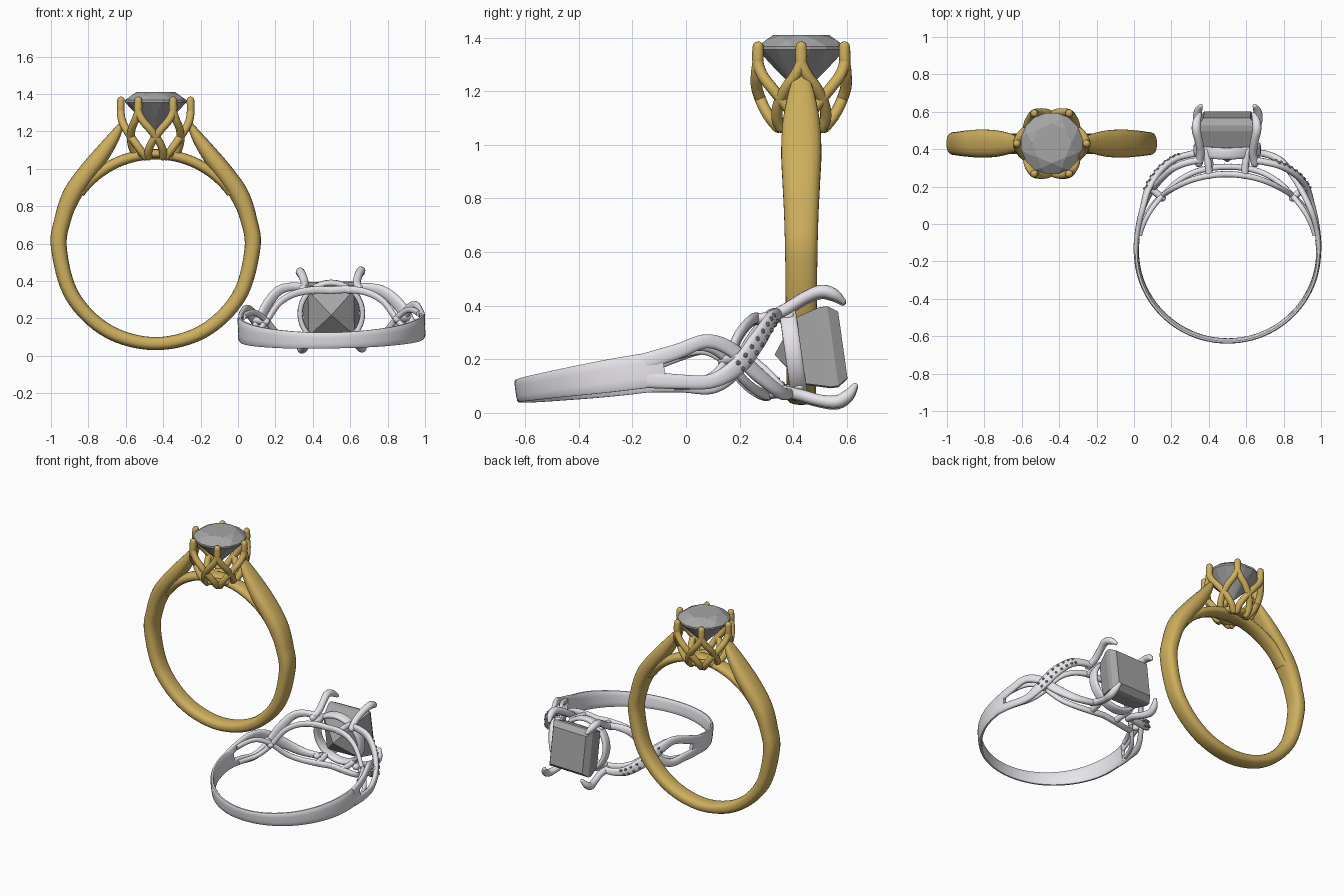
import bpy, bmesh
from math import sin, cos, pi, radians
from mathutils import Vector, Matrix

if "Cube" in bpy.data.objects:
    bpy.data.objects.remove(bpy.data.objects["Cube"])


def material(name, col):
    m = bpy.data.materials.new(name)
    m.diffuse_color = (*col, 1)
    m.use_nodes = True
    m.node_tree.nodes["Principled BSDF"].inputs["Base Color"].default_value = m.diffuse_color
    return m


GOLD = material("gold", (0.62, 0.43, 0.11))
SILVER = material("white_gold", (0.80, 0.78, 0.83))
STONE = material("stone_grey", (0.38, 0.38, 0.38))
G = Matrix.Translation((-0.44, 0.43, 0.575))           # upright gold ring
S = (Matrix.Translation((0.5, -0.15, 0.149)) @ Matrix.Rotation(radians(-1), 4, 'Y')
     @ Matrix.Rotation(radians(8), 4, 'X'))            # tilted ring: x, v (to stone), w (axis)


def finish(name, bm, mat, mtx, smooth=True):
    bmesh.ops.recalc_face_normals(bm, faces=bm.faces)
    bm.transform(mtx)
    me = bpy.data.meshes.new(name)
    bm.to_mesh(me)
    bm.free()
    ob = bpy.data.objects.new(name, me)
    bpy.context.collection.objects.link(ob)
    if mat:
        me.materials.append(mat)
    if smooth:
        bpy.ops.object.select_all(action='DESELECT')
        ob.select_set(True)
        bpy.context.view_layer.objects.active = ob
        bpy.ops.object.shade_smooth_by_angle(angle=radians(50))
    return ob


def spline(keys, steps=6):
    """Catmull-Rom through rows of numbers."""
    out, n = [], len(keys)
    for i in range(n - 1):
        k = [keys[max(i - 1, 0)], keys[i], keys[i + 1], keys[min(i + 2, n - 1)]]
        for j in range(steps):
            t = j / steps
            out.append([0.5 * (2 * b + (c - a) * t + (2 * a - 5 * b + 4 * c - d) * t * t
                               + (3 * b - a - 3 * c + d) * t ** 3) for a, b, c, d in zip(*k)])
    return out + [list(keys[-1])]


def loft(name, sections, mat, mtx, closed=False, n=16, power=2.0):
    """Skin superellipse sections given as (centre, half axis, half axis)."""
    bm, rings = bmesh.new(), []
    for c, a, b in sections:
        ring = []
        for i in range(n):
            u, v = cos(2 * pi * i / n), sin(2 * pi * i / n)
            k = (abs(u) ** power + abs(v) ** power) ** (-1 / power)
            ring.append(bm.verts.new(c + a * (u * k) + b * (v * k)))
        rings.append(ring)
    for r, q in zip(rings, rings[1:] + rings[:1] if closed else rings[1:]):
        for i in range(n):
            bm.faces.new((r[i], r[(i + 1) % n], q[(i + 1) % n], q[i]))
    if not closed:
        bm.faces.new(rings[0])
        bm.faces.new(rings[-1])
    return finish(name, bm, mat, mtx)


def tube(name, keys, mat, mtx, n=12):
    """Round-ended wire; keys are x, y, z, radius."""
    rows = spline(keys)
    pts = [Vector(r[:3]) for r in rows]
    secs, a = [], Vector((0.31, 0.87, 0.4))
    for i, p in enumerate(pts):
        t = (pts[min(i + 1, len(pts) - 1)] - pts[max(i - 1, 0)]).normalized()
        a = (a - t * a.dot(t)).normalized()
        r, b = rows[i][3], t.cross(a)
        caps = [0] if 0 < i < len(pts) - 1 else [-85, -55, -28, 0] if i == 0 else [0, 28, 55, 85]
        for d in caps:
            s, k = sin(radians(d)) * r, cos(radians(d)) * r
            secs.append((p + t * s, a * k, b * k))
    return loft(name, secs, mat, mtx, n=n)


def hull(name, pts, mtx):
    bm = bmesh.new()
    for p in pts:
        bm.verts.new(p)
    bmesh.ops.convex_hull(bm, input=bm.verts)
    return finish(name, bm, STONE, mtx, smooth=False)


def polar(r, deg, z):
    return Vector((r * cos(radians(deg)), r * sin(radians(deg)), z))


# ---- Gold ring: band with cathedral shoulders (inner x,z, outer x,z, half width) ----
half = [(0, -.475, 0, -.545, .055), (.237, -.411, .275, -.475, .055), (.411, -.237, .48, -.275, .057),
        (.475, 0, .56, 0, .06), (.452, .15, .54, .165, .064), (.41, .25, .492, .31, .07),
        (.35, .345, .405, .435, .075), (.27, .45, .31, .545, .07), (.205, .56, .228, .635, .052),
        (.172, .645, .18, .685, .032)]
keys = [(-a, b, -c, d, w) for a, b, c, d, w in half[:0:-1]] + half
secs = []
for ix, iz, ox, oz, w in spline(keys, 8):
    i, o = Vector((ix, 0, iz)), Vector((ox, 0, oz))
    secs.append(((i + o) / 2, (o - i) / 2, Vector((0, w, 0))))
loft("gold_band", secs, GOLD, G, n=24, power=2.6)

# Arch bridging the shoulders, and the seat under the head
secs = []
for d in range(36, 145, 3):
    u = Vector((cos(radians(d)), 0, sin(radians(d))))
    secs.append((u * 0.503, u * 0.028, Vector((0, 0.05, 0))))
loft("gold_arch", secs, GOLD, G, power=2.6)
loft("head_base_ring", [(polar(.075, d, .505), polar(.035, d, 0), Vector((0, 0, .022)))
                        for d in range(0, 360, 15)], GOLD, G, closed=True)

# Six prongs, each splitting into two crossing branches
for k in range(6):
    for s in (-1, 1):
        path = [(.186, 0, .79), (.187, 0, .735), (.182, 7, .685), (.168, 20, .635),
                (.145, 36, .575), (.122, 48, .525), (.095, 54, .49)]
        tube(f"gold_prong_{k}_{'left' if s < 0 else 'right'}",
             [(*polar(r, 60 * k + s * a, z), .021) for r, a, z in path], GOLD, G)

# Round brilliant stone
pts = [Vector((0, 0, .61))]
for r, z, n, off in ((.105, .834, 8, 0), (.142, .815, 8, 22.5), (.167, .792, 16, 11.25),
                     (.167, .78, 16, 11.25), (.09, .70, 8, 0)):
    pts += [polar(r, off + 360 * i / n, z) for i in range(n)]
hull("round_stone", pts, G)


# ---- Silver ring: plain lower band ----
def band_section(deg, r, w, ht, hw):
    u = polar(1, deg, 0)
    return (u * r + Vector((0, 0, w)), u * ht, Vector((0, 0, hw)))


band = [(-188, .487, 0, .013, .066), (-165, .486, 0, .013, .062), (-130, .482, 0, .012, .05),
        (-90, .48, 0, .011, .043), (-50, .482, 0, .012, .05), (-15, .486, 0, .013, .062),
        (8, .487, 0, .013, .066)]
loft("silver_band", [band_section(*k) for k in spline(band, 10)], SILVER, S, power=4)

# Crossing strands: angle, radius, axial offset, half thickness, half width
PAVE = [(0, .488, -.033, .013, .032), (15, .495, -.06, .014, .027), (28, .513, -.072, .016, .027),
        (39, .545, -.03, .018, .034), (49, .562, .05, .018, .036), (59, .562, .118, .018, .03),
        (67, .548, .142, .018, .024), (75, .535, .145, .018, .02)]
PLAIN = [(0, .488, .033, .013, .032), (15, .495, .055, .014, .028), (28, .508, .078, .016, .026),
         (39, .52, .035, .016, .028), (49, .535, -.06, .017, .03), (59, .552, -.135, .018, .026),
         (67, .548, -.155, .018, .022), (75, .535, -.15, .018, .02)]
RAIL = [(12, .478, -.055, .012, .016), (28, .472, -.06, .013, .015), (40, .463, -.01, .014, .016),
        (52, .456, .085, .014, .017), (64, .45, .13, .015, .018), (78, .443, .145, .016, .02),
        (91, .44, .14, .016, .02)]


def strand(name, keys, flip, turn):
    secs = []
    for (d, r, w, ht, hw), nx in zip(keys, keys[1:] + keys[-1:]):
        secs.append(band_section(d, r, w * flip, ht, hw))
    # lean each section so its width stays square to the path
    out = []
    for i, (c, a, b) in enumerate(secs):
        t = (secs[min(i + 1, len(secs) - 1)][0] - secs[max(i - 1, 0)][0]).normalized()
        side = t.cross(a).normalized()
        out.append((c, a, side * b.length))
    return loft(name, out, SILVER, S @ turn, power=2.6)


for side, ang in (("right", 0), ("left", pi)):
    T = Matrix.Rotation(ang, 4, 'Y')
    strand(f"pave_strand_{side}", spline(PAVE), 1, T)
    strand(f"plain_strand_{side}", spline(PLAIN), 1, T)
    strand(f"upper_rail_{side}", spline(RAIL), 1, T)
    strand(f"lower_rail_{side}", spline(RAIL), -1, T)
    # struts between rails and strands
    tube(f"crossing_strut_{side}", [(*polar(.455, 40, 0), .02), (*polar(.54, 40, 0), .018)], SILVER, S @ T)
    for w in (-.14, .14):
        tube(f"head_post_{side}_{'top' if w > 0 else 'bottom'}",
             [(.095, .435, w, .02), (.1, .5, w, .019), (.11, .56, w * .95, .018)], SILVER, S @ T)
    # small stones set in two rows
    bm = bmesh.new()
    for i, (d, r, w, ht, hw) in enumerate(spline(PAVE, 3)[9:17]):
        for s in (-1, 1):
            p = polar(r + ht * .85, d + s * 1.0, w - s * .012)
            bmesh.ops.create_icosphere(bm, subdivisions=1, radius=.010, matrix=Matrix.Translation(p))
    finish(f"pave_stones_{side}", bm, STONE, S @ T, smooth=False)

# Round collar under the square stone
secs = []
for d in range(0, 360, 10):
    u = Vector((cos(radians(d)), 0, sin(radians(d))))
    secs.append((u * .167 + Vector((0, .555, 0)), u * .014, Vector((0, .031, 0))))
loft("silver_collar", secs, SILVER, S, closed=True, power=4)

# Four claws curling over the stone corners
for sx in (-1, 1):
    for sw in (-1, 1):
        tube(f"claw_{'right' if sx > 0 else 'left'}_{'top' if sw > 0 else 'bottom'}",
             [(sx * x, v, sw * w, r) for x, v, w, r in
              ((.15, .5, .142, .022), (.14, .56, .165, .022), (.15, .63, .195, .022),
               (.162, .69, .208, .024), (.158, .735, .19, .022), (.145, .765, .16, .012))], SILVER, S)

# Square-cut stone
pts = [Vector((0, .485, 0))]
for h, v in ((.125, .742), (.15, .705), (.15, .675), (.122, .575)):
    pts += [Vector((a * h, v, b * h)) for a in (-1, 1) for b in (-1, 1)]
hull("square_stone", pts, S)
